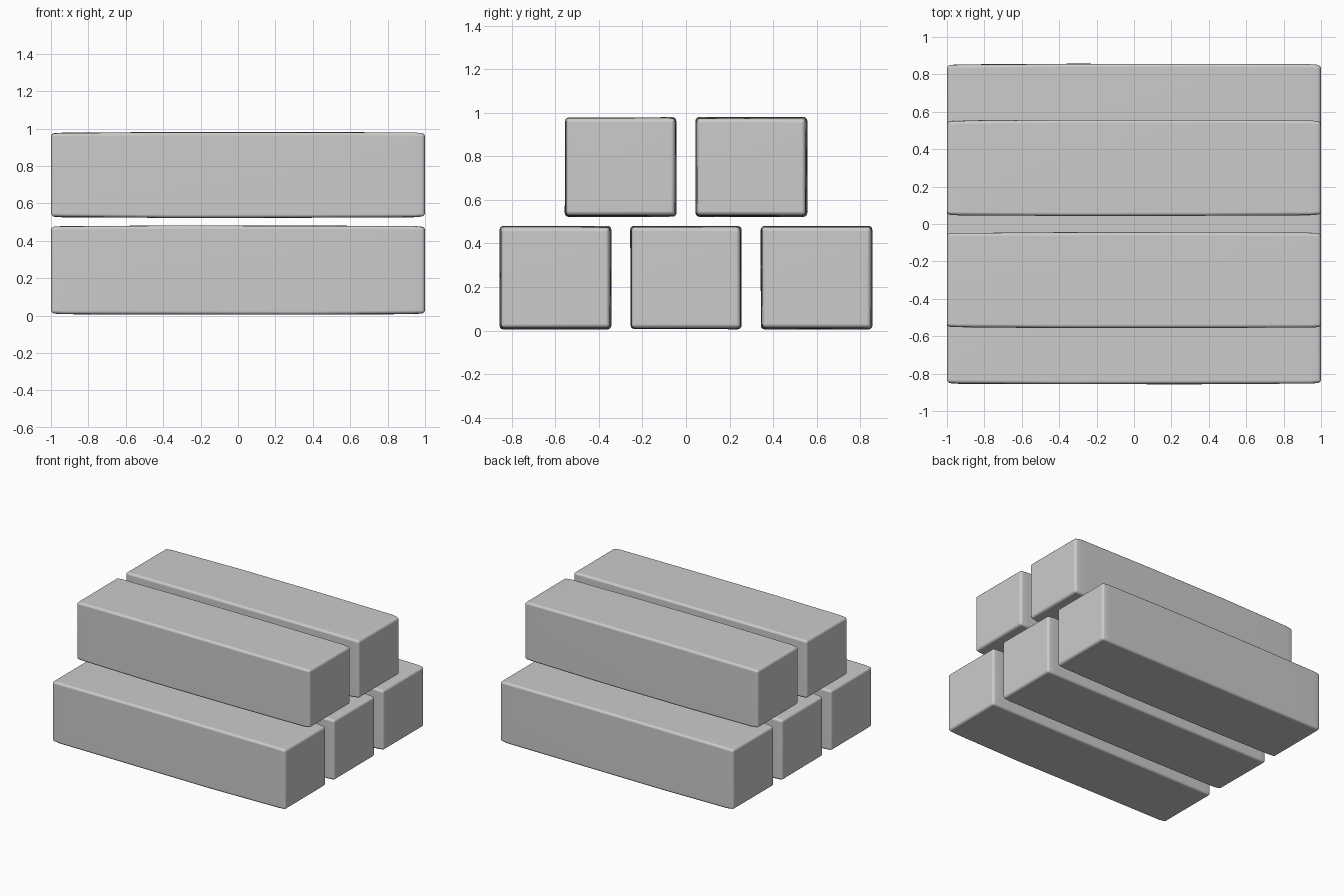
import bpy, bmesh, random

if "Cube" in bpy.data.objects:
    bpy.data.objects.remove(bpy.data.objects["Cube"])

random.seed(4)
LENGTH, WIDTH = 2.0, 0.515


def beam(name, y, z0, z1):
    """Hand-hewn square timber along x, slightly worn toward its ends."""
    bm = bmesh.new()
    rings = []
    for x, wear in ((-1, 0.007), (-0.94, 0.003), (-0.35, 0), (0.35, 0), (0.94, 0.003), (1, 0.007)):
        ring = []
        for sy, sz in ((-1, -1), (1, -1), (1, 1), (-1, 1)):
            w = wear + random.uniform(0, 0.003)
            ring.append(bm.verts.new((x * LENGTH / 2,
                                      y + sy * (WIDTH / 2 - w),
                                      (z0 + z1) / 2 + sz * ((z1 - z0) / 2 - w))))
        rings.append(ring)
    for a, b in zip(rings, rings[1:]):
        for i in range(4):
            j = (i + 1) % 4
            bm.faces.new((a[i], a[j], b[j], b[i]))
    bm.faces.new(rings[0])
    bm.faces.new(rings[-1])
    bmesh.ops.recalc_face_normals(bm, faces=bm.faces)
    mesh = bpy.data.meshes.new(name)
    bm.to_mesh(mesh)
    bm.free()
    for p in mesh.polygons:
        p.use_smooth = True
    obj = bpy.data.objects.new(name, mesh)
    bpy.context.collection.objects.link(obj)

    # Softened edges
    bev = obj.modifiers.new("rounded_edges", 'BEVEL')
    bev.width = 0.018
    bev.segments = 3
    bev.limit_method = 'ANGLE'
    bev.angle_limit = 0.6
    obj.modifiers.new("shading", 'WEIGHTED_NORMAL')
    return obj


# Bottom row of three, top row of two
for label, y in (("front", -0.6), ("middle", 0), ("back", 0.6)):
    beam("bottom_beam_" + label, y, 0.004, 0.482)
for label, y in (("front", -0.3), ("back", 0.3)):
    beam("top_beam_" + label, y, 0.522, 0.982)
